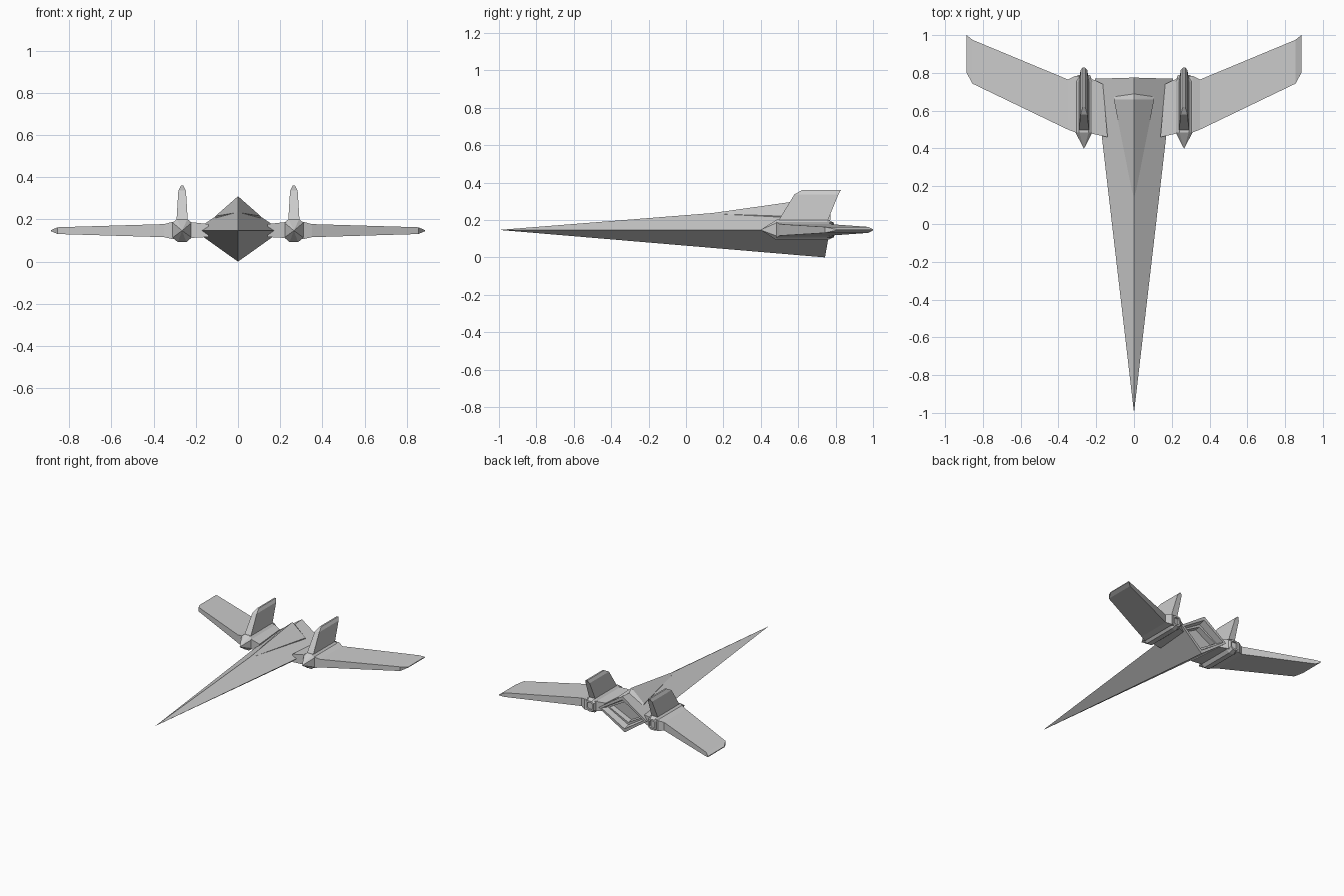
import bpy, bmesh
from mathutils import Vector

if "Cube" in bpy.data.objects:
    bpy.data.objects.remove(bpy.data.objects["Cube"])

MID = 0.147   # height of the wing plane


def finish(name, bm, mirror=False):
    bmesh.ops.remove_doubles(bm, verts=bm.verts, dist=1e-5)
    bmesh.ops.recalc_face_normals(bm, faces=bm.faces)
    mesh = bpy.data.meshes.new(name)
    bm.to_mesh(mesh)
    bm.free()
    obj = bpy.data.objects.new(name, mesh)
    bpy.context.collection.objects.link(obj)
    if mirror:
        mod = obj.modifiers.new("Mirror", 'MIRROR')
        mod.use_axis[0] = True
        mod.use_mirror_merge = False
    return obj


def loft(rings):
    """Skin a list of equal-length point rings and cap both ends."""
    bm = bmesh.new()
    vr = [[bm.verts.new(p) for p in ring] for ring in rings]
    n = len(rings[0])
    for a, b in zip(vr, vr[1:]):
        for i in range(n):
            j = (i + 1) % n
            bm.faces.new((a[i], a[j], b[j], b[i]))
    bm.faces.new(vr[0][::-1])
    bm.faces.new(vr[-1])
    return bm


# Fuselage: long diamond spike with a stepped exhaust recess
bm = bmesh.new()
nose = bm.verts.new((0, -1, MID))
tail = [bm.verts.new(p) for p in
        ((0.206, 0.769, MID), (0, 0.775, 0.287), (-0.206, 0.769, MID), (0, 0.743, 0))]
for i in range(4):
    bm.faces.new((nose, tail[i], tail[(i + 1) % 4]))
rear = bm.faces.new(tail)
bmesh.ops.recalc_face_normals(bm, faces=bm.faces)
for thickness, push in ((0.028, 0), (0.012, -0.05), (0.02, 0), (0.006, -0.04)):
    bmesh.ops.inset_individual(bm, faces=[rear], thickness=thickness)
    bmesh.ops.translate(bm, verts=rear.verts, vec=Vector((0, push, 0)))
finish("fuselage", bm)

# Canopy: wedge on the spine
bm = bmesh.new()
for p in ((0, 0.12, 0.234), (0.107, 0.66, 0.216), (-0.107, 0.66, 0.216), (0, 0.66, 0.31),
          (0.107, 0.675, 0.205), (-0.107, 0.675, 0.205), (0, 0.692, 0.277), (0, 0.6, 0.2)):
    bm.verts.new(p)
bmesh.ops.convex_hull(bm, input=bm.verts)
finish("canopy", bm)

# Wing: x front, x rear, y front, y rear, z low, z high
stations = [
    (0.140, 0.165, 0.460, 0.740, 0.117, 0.178),
    (0.230, 0.230, 0.480, 0.772, 0.112, 0.188),
    (0.310, 0.310, 0.485, 0.785, 0.107, 0.189),
    (0.350, 0.350, 0.500, 0.765, 0.116, 0.178),
    (0.855, 0.855, 0.743, 0.975, 0.131, 0.163),
    (0.886, 0.886, 0.800, 1.000, 0.144, 0.150),
]
rings = [[(xf, yf, lo), (xr, yr, lo), (xr, yr, hi), (xf, yf, hi)]
         for xf, xr, yf, yr, lo, hi in stations]
finish("wing", loft(rings), mirror=True)

# Engine pod: faceted body with pointed nose and hollow nozzle
half = [(0.02, -0.055), (0.045, -0.033), (0.045, 0.038), (0.025, 0.055)]
section = half + [(-x, z) for x, z in reversed(half)]
pod = [(0.40, 0.02), (0.485, 1), (0.755, 1), (0.79, 0.72), (0.79, 0.5), (0.76, 0.45)]
rings = [[(0.265 + x * s, y, MID + z * s) for x, z in section] for y, s in pod]
finish("engine_pod", loft(rings), mirror=True)

# Fin: half width, z, y front, y rear
levels = [(0.027, 0.19, 0.49, 0.755), (0.018, 0.337, 0.58, 0.815), (0.006, 0.36, 0.62, 0.828)]
rings = [[(0.265 - w, yf, z), (0.265 + w, yf, z), (0.265 + w, yr, z), (0.265 - w, yr, z)]
         for w, z, yf, yr in levels]
finish("tail_fin", loft(rings), mirror=True)
